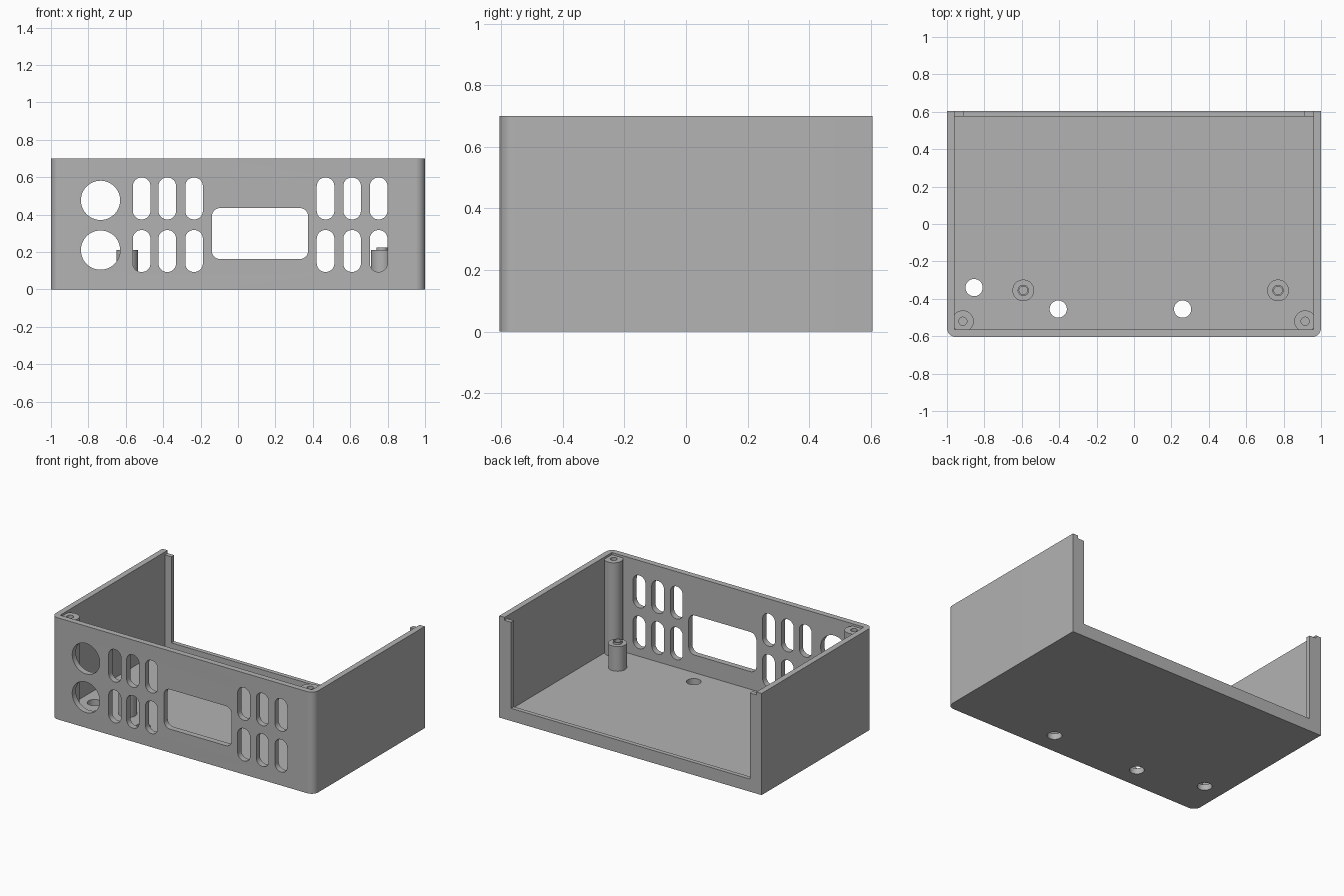
import bpy, bmesh, math
from mathutils import Matrix, Vector

cube = bpy.data.objects.get("Cube")
if cube:
    bpy.data.objects.remove(cube, do_unlink=True)

GREY = (0.45, 0.45, 0.45, 1)
plastic = bpy.data.materials.new("grey plastic")
plastic.use_nodes = True
plastic.diffuse_color = GREY
plastic.node_tree.nodes["Principled BSDF"].inputs["Base Color"].default_value = GREY

X, Y, H = 1.0, 0.605, 0.70      # half width, half depth, height
WALL, FLOOR, LIP = 0.04, 0.04, 0.087
BACK = 0.575                    # inner face of the rear frame


def add_object(name, bm):
    bmesh.ops.recalc_face_normals(bm, faces=bm.faces)
    mesh = bpy.data.meshes.new(name)
    bm.to_mesh(mesh)
    bm.free()
    obj = bpy.data.objects.new(name, mesh)
    bpy.context.collection.objects.link(obj)
    mesh.materials.append(plastic)
    return obj


def rounded(x0, x1, y0, y1, radii, steps=12):
    """Outline of a rectangle; radii run from lower left, counter-clockwise."""
    pts = []
    corners = [(x0, y0, 1, 1), (x1, y0, -1, 1), (x1, y1, -1, -1), (x0, y1, 1, -1)]
    for i, ((cx, cy, sx, sy), r) in enumerate(zip(corners, radii)):
        if r == 0:
            pts.append((cx, cy))
            continue
        for k in range(steps + 1):
            a = math.pi + (i + k / steps) * math.pi / 2
            p = (cx + sx * r + r * math.cos(a), cy + sy * r + r * math.sin(a))
            if not pts or math.dist(p, pts[-1]) > 1e-5:
                pts.append(p)
    if math.dist(pts[0], pts[-1]) < 1e-5:
        pts.pop()
    return pts


def prism(name, outline, low, high, upright=False):
    """Extrude an outline along z, or along y when upright."""
    bm = bmesh.new()
    def place(p, d):
        return (p[0], d, p[1]) if upright else (p[0], p[1], d)
    face = bm.faces.new([bm.verts.new(place(p, low)) for p in outline])
    out = bmesh.ops.extrude_face_region(bm, geom=[face])
    move = Vector(place((0, 0), high - low))
    bmesh.ops.translate(bm, vec=move, verts=[v for v in out["geom"] if isinstance(v, bmesh.types.BMVert)])
    return add_object(name, bm)


def box(name, x0, x1, y0, y1, z0, z1):
    return prism(name, rounded(x0, x1, y0, y1, [0] * 4), z0, z1)


def disc(x, y, r):
    return rounded(x - r, x + r, y - r, y + r, [r] * 4)


def lathe(name, x, y, profile):
    bm = bmesh.new()
    verts = [bm.verts.new((r, 0, z)) for r, z in profile]
    edges = [bm.edges.new(pair) for pair in zip(verts, verts[1:])]
    bmesh.ops.spin(bm, geom=verts + edges, cent=(0, 0, 0), axis=(0, 0, 1),
                   angle=math.tau, steps=40, use_duplicate=False)
    bmesh.ops.remove_doubles(bm, verts=bm.verts, dist=1e-5)
    bmesh.ops.transform(bm, matrix=Matrix.Translation((x, y, 0)), verts=bm.verts)
    return add_object(name, bm)


def smooth(obj):
    bpy.ops.object.select_all(action='DESELECT')
    obj.select_set(True)
    bpy.context.view_layer.objects.active = obj
    bpy.ops.object.shade_smooth_by_angle(angle=math.radians(30))


# Enclosure shell with rounded front corners
shell = prism("enclosure_shell", rounded(-X, X, -Y, Y, [0.05, 0.05, 0, 0]), 0, H)

# Cavity, rear opening and lowered tops of the rear frame
cutters = [
    box("cavity_cutter", -X + WALL, X - WALL, -Y + WALL, BACK, FLOOR, H + 0.1),
    box("rear_opening_cutter", -0.91, 0.91, BACK - 0.1, Y + 0.1, LIP, H + 0.2),
    box("frame_top_cutter", -X + WALL, X - WALL, BACK - 0.05, Y + 0.2, H - 0.02, H + 0.3),
]

# Front panel openings: round sockets, ventilation slots and display window
openings = [disc(-0.735, z, 0.105) for z in (0.21, 0.476)]
for x in (-0.515, -0.378, -0.235, 0.468, 0.61, 0.752):
    for z in (0.205, 0.486):
        openings.append(rounded(x - 0.047, x + 0.047, z - 0.112, z + 0.112, [0.046] * 4))
openings.append(rounded(-0.14, 0.375, 0.162, 0.435, [0.045] * 4))
cutters += [prism("front_cutter", o, -Y - 0.1, -Y + 0.1, True) for o in openings]

# Floor holes
for x, y in ((-0.855, -0.34), (-0.405, -0.455), (0.26, -0.455)):
    cutters.append(prism("floor_cutter", disc(x, y, 0.046), -0.1, FLOOR + 0.02))

for cutter in cutters:
    mod = shell.modifiers.new("cut", 'BOOLEAN')
    mod.operation = 'DIFFERENCE'
    mod.solver = 'EXACT'
    mod.object = cutter
    bpy.context.view_layer.objects.active = shell
    bpy.ops.object.modifier_apply(modifier=mod.name)
    bpy.data.objects.remove(cutter, do_unlink=True)
smooth(shell)

# Tall corner screw posts with blind holes
for side, sx in (("right", -1), ("left", 1)):
    smooth(lathe(side + "_corner_post", sx * 0.915, -0.52,
                 [(0.058, FLOOR), (0.058, 0.685), (0.022, 0.685), (0.022, 0.45), (0, 0.45)]))

# Short board supports with a raised hollow collar
for side, x in (("right", -0.592), ("left", 0.77)):
    smooth(lathe(side + "_board_post", x, -0.355,
                 [(0.058, FLOOR), (0.058, 0.21), (0.03, 0.21), (0.03, 0.224),
                  (0.022, 0.224), (0.022, 0.1), (0, 0.1)]))
